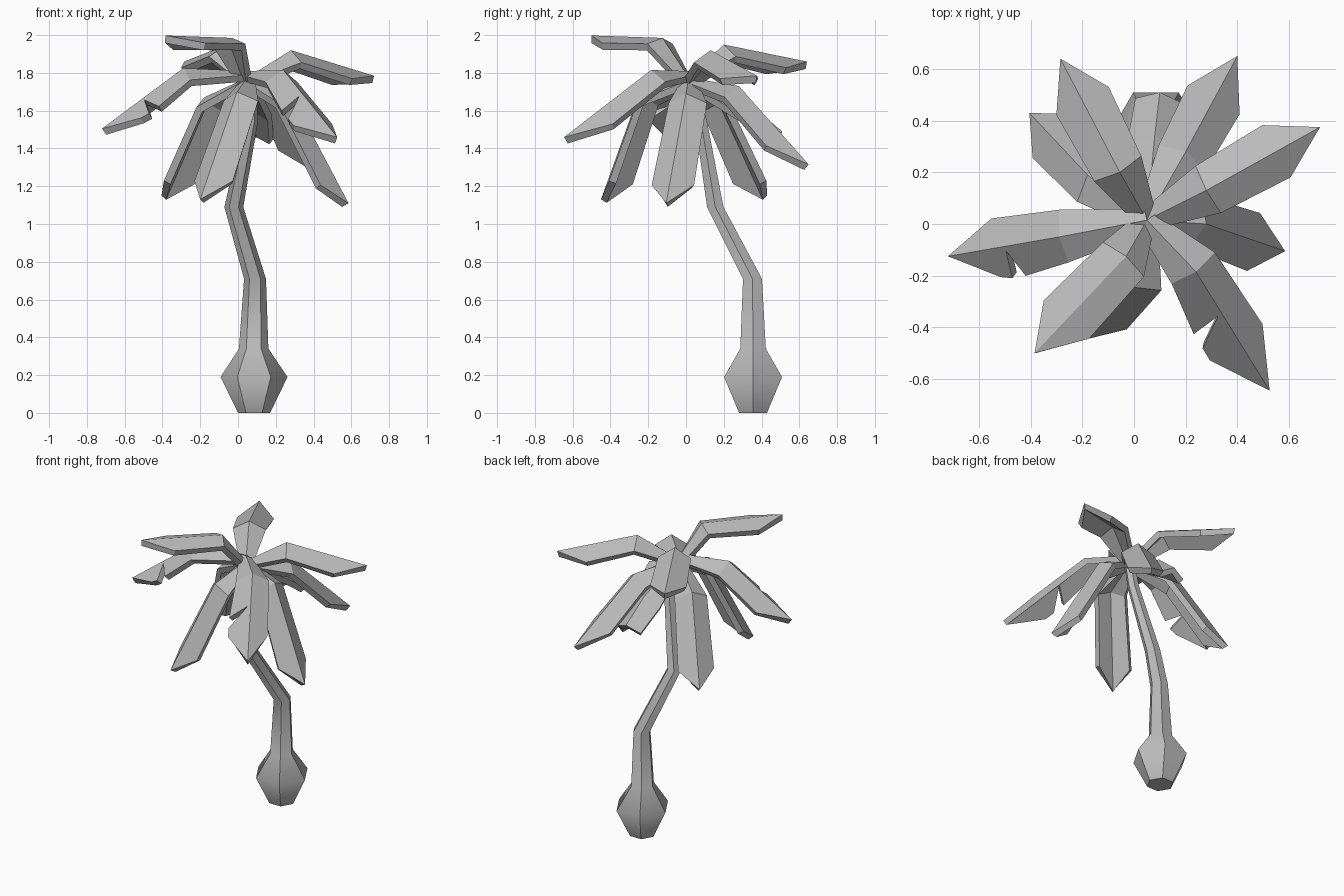
import bpy
import bmesh
import math
from mathutils import Vector

cube = bpy.data.objects.get("Cube")
if cube:
    bpy.data.objects.remove(cube, do_unlink=True)

grey = bpy.data.materials.new("plain_grey")
grey.use_nodes = True
grey.diffuse_color = (0.5, 0.5, 0.5, 1)
grey.node_tree.nodes["Principled BSDF"].inputs["Base Color"].default_value = (0.5, 0.5, 0.5, 1)

UP = Vector((0, 0, 1))
WIDTH, THICK = 0.115, 0.04

# Side outlines: (fraction from bend to tip, fraction of full width)
WHOLE = [(0.65, 1)]
LONG = [(0.78, 1)]
TORN_IN = [(0.43, 1.15), (0.36, 0.15), (0.55, 1.15), (0.65, 1.15)]
TORN_OUT = [(0.45, 1.1), (0.5, 0.15), (0.57, 1.1), (0.66, 1.0)]
BLUNT = [(1, 0.8)]


def finish(name, bm):
    mesh = bpy.data.meshes.new(name)
    bm.to_mesh(mesh)
    bm.free()
    mesh.materials.append(grey)
    obj = bpy.data.objects.new(name, mesh)
    bpy.context.collection.objects.link(obj)
    return obj


def frond(name, bend, tip, left=WHOLE, right=WHOLE, root_z=1.775, drop=0.065):
    """Folded leaf: narrow stalk to the bend, then a wide pointed blade."""
    crown = Vector((0.05, 0.015, root_z))
    bend, tip = Vector(bend), Vector(tip)
    blade = tip - bend
    lat = UP.cross(tip - crown).normalized()
    n_stalk = (bend - crown).cross(lat).normalized()
    n_blade = blade.cross(lat).normalized()
    n_bend = (n_stalk + n_blade).normalized()

    bm = bmesh.new()
    base_v, bend_v, tip_v = (bm.verts.new(p) for p in (crown, bend, tip))
    for side, outline in ((1, left), (-1, right)):
        out = lat * side
        root = bm.verts.new(crown + out * 0.045 - n_stalk * 0.02)
        wing = bm.verts.new(bend + out * WIDTH * 0.9 - n_bend * drop)
        edge = [bm.verts.new(bend + blade * t + (out * WIDTH - n_blade * drop) * w)
                for t, w in outline]
        faces = [[base_v, bend_v, wing, root]]
        if len(edge) > 1:
            # Torn side: the second outline point is the bottom of the notch
            before, notch, after, shoulder = edge
            faces += [[bend_v, notch, before, wing], [bend_v, tip_v, notch],
                      [notch, tip_v, shoulder, after]]
        else:
            faces.append([bend_v, tip_v, edge[0], wing])
        for loop in faces:
            bm.faces.new(loop if side > 0 else loop[::-1])
    obj = finish(name, bm)
    solid = obj.modifiers.new("leaf_thickness", "SOLIDIFY")
    solid.thickness = THICK
    solid.offset = -1
    return obj


# Trunk: hexagonal rings (x, y, z, radius) from the swollen foot to the crown
rings = [(0.085, 0.355, 0, 0.085), (0.085, 0.355, 0.19, 0.177),
         (0.083, 0.355, 0.34, 0.078), (0.09, 0.352, 0.71, 0.058),
         (-0.022, 0.155, 1.09, 0.05), (0.07, 0.078, 1.55, 0.037),
         (0.055, 0.02, 1.76, 0.035)]
bm = bmesh.new()
loops = []
for x, y, z, r in rings:
    loops.append([bm.verts.new((x + r * math.cos(i * math.pi / 3),
                                y + r * math.sin(i * math.pi / 3), z))
                  for i in range(6)])
for low, high in zip(loops, loops[1:]):
    for i in range(6):
        j = (i + 1) % 6
        bm.faces.new((low[i], low[j], high[j], high[i])).smooth = True
        # Lengthwise edges stay sharp
        bm.edges.get((low[i], high[i])).smooth = False
for cap in (bm.faces.new(loops[0][::-1]), bm.faces.new(loops[-1])):
    for e in cap.edges:
        e.smooth = False
finish("trunk", bm)

# Upper fronds
frond("frond_top_back", (-0.055, 0.2, 1.95), (-0.285, 0.64, 1.86))
frond("frond_top_left", (0.28, 0.13, 1.92), (0.72, 0.375, 1.785))
frond("frond_top_front", (-0.03, -0.125, 1.985), (-0.385, -0.5, 1.998), drop=0.035)

# Middle fronds, two of them torn on one side
frond("frond_middle_front", (0.24, -0.185, 1.815), (0.525, -0.645, 1.46),
      right=TORN_IN, root_z=1.81)
frond("frond_middle_right", (-0.29, -0.05, 1.825), (-0.72, -0.125, 1.505),
      left=TORN_OUT, root_z=1.81)
frond("frond_middle_back", (0.2, 0.28, 1.73), (0.4, 0.65, 1.315))

# Lower hanging fronds and the short broken one
frond("frond_low_left", (0.28, 0.0, 1.69), (0.585, -0.105, 1.11), LONG, LONG)
frond("frond_low_front", (-0.005, -0.245, 1.7), (-0.2, -0.45, 1.13), LONG, LONG)
frond("frond_low_back", (-0.18, 0.19, 1.67), (-0.405, 0.43, 1.15), LONG, LONG)
frond("frond_broken_back", (0.08, 0.34, 1.63), (0.1, 0.51, 1.49), BLUNT, BLUNT)
